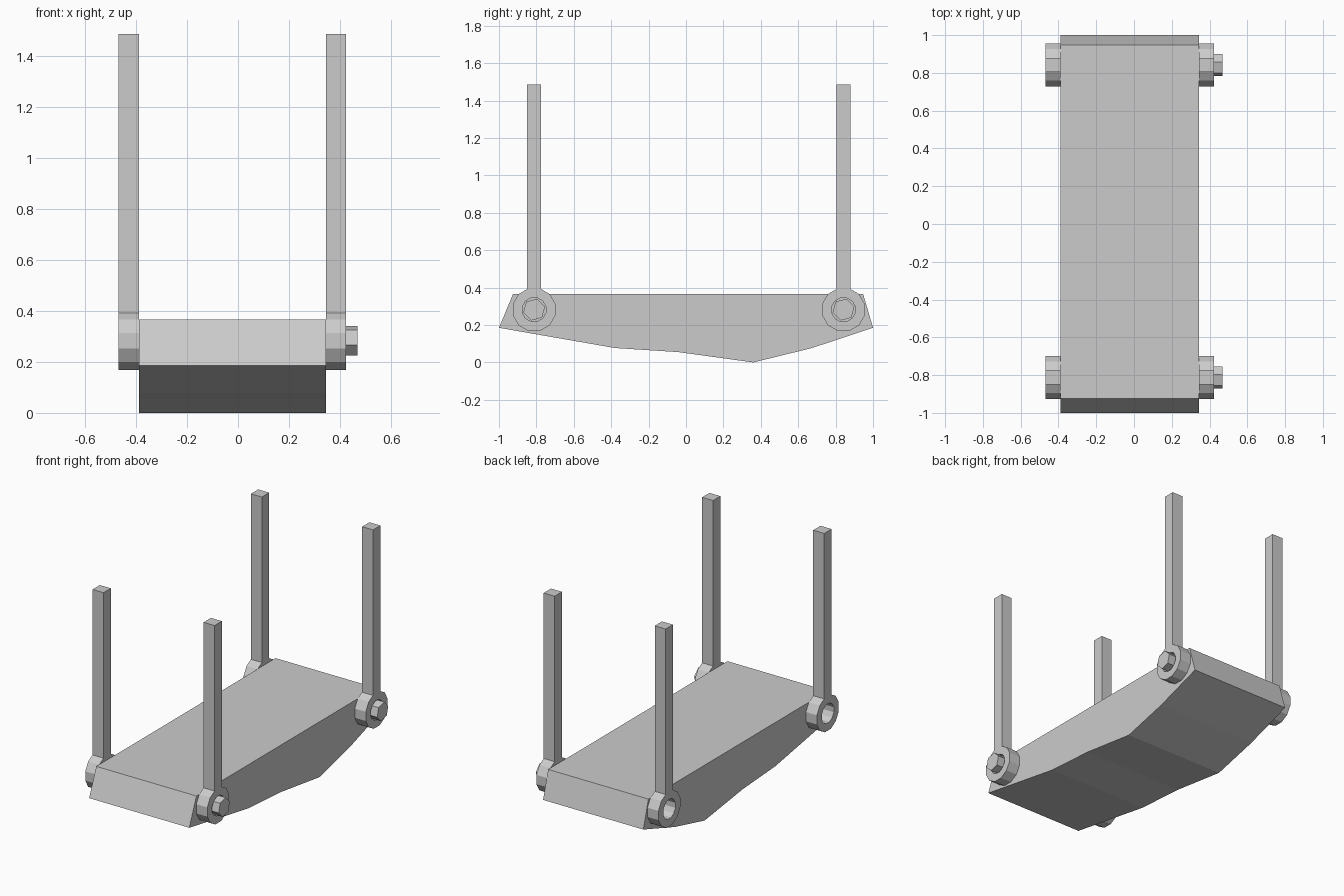
import bpy, bmesh
from math import cos, sin, tau

if "Cube" in bpy.data.objects:
    bpy.data.objects.remove(bpy.data.objects["Cube"])


def finish(name, bm):
    bmesh.ops.recalc_face_normals(bm, faces=bm.faces)
    mesh = bpy.data.meshes.new(name)
    bm.to_mesh(mesh)
    bm.free()
    ob = bpy.data.objects.new(name, mesh)
    bpy.context.collection.objects.link(ob)
    return ob


def extrude_x(name, profile, x0, x1):
    """Solid from a (y, z) outline swept along x."""
    bm = bmesh.new()
    face = bm.faces.new([bm.verts.new((x0, y, z)) for y, z in profile])
    geom = bmesh.ops.extrude_face_region(bm, geom=[face])["geom"]
    moved = [v for v in geom if isinstance(v, bmesh.types.BMVert)]
    bmesh.ops.translate(bm, verts=moved, vec=(x1 - x0, 0, 0))
    # keep the starting cap so the solid is closed
    if not face.is_valid:
        bmesh.ops.holes_fill(bm, edges=bm.edges)
    return finish(name, bm)


def circle(y, z, r, n, turn=0.0):
    return [(y + r * cos(tau * (i + turn) / n), z + r * sin(tau * (i + turn) / n))
            for i in range(n)]


def ring_x(name, y, z, outer, inner, x0, x1, n):
    """Flat washer-like ring with its axis along x."""
    bm = bmesh.new()
    loops = [[bm.verts.new((x, *p)) for p in circle(y, z, r, n, 0.5)]
             for x, r in ((x0, outer), (x1, outer), (x1, inner), (x0, inner))]
    for a, b in zip(loops, loops[1:] + loops[:1]):
        for i in range(n):
            j = (i + 1) % n
            bm.faces.new((a[i], a[j], b[j], b[i]))
    return finish(name, bm)


# seat plank with a faceted underside
extrude_x("seat", [(-1, 0.185), (-0.925, 0.366), (0.947, 0.366), (1, 0.185),
                   (0.67, 0.076), (0.36, 0), (-0.04, 0.055), (-0.38, 0.077)],
          -0.388, 0.344)

# hanger rods, eye rings and bolt heads at the four corners
AXLE_Z = 0.282
for end, y in (("front", -0.812), ("back", 0.842)):
    for side, x0, x1 in (("left", -0.468, -0.388), ("right", 0.344, 0.424)):
        rod = [(y - 0.038, 0.372), (y + 0.038, 0.372), (y + 0.038, 1.485), (y - 0.038, 1.485)]
        extrude_x(f"{end}_{side}_rod", rod, x0, x1)
        ring_x(f"{end}_{side}_eye", y, AXLE_Z, 0.118, 0.065, x0, x1, 12)
    extrude_x(f"{end}_bolt", circle(y, AXLE_Z, 0.06, 6, 0.25), 0.334, 0.468)
